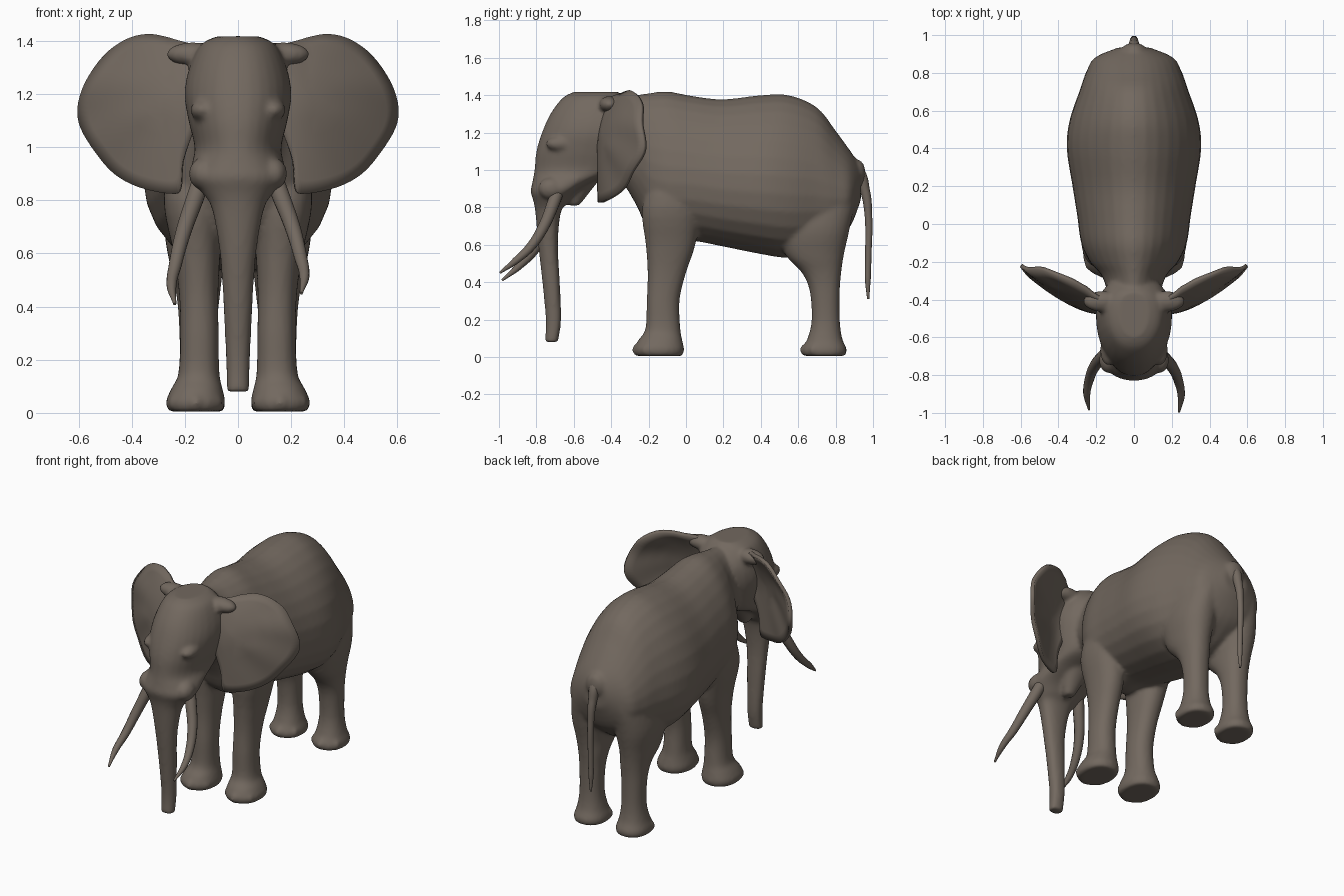
import bpy, bmesh, math
from mathutils import Vector

cube = bpy.data.objects.get("Cube")
if cube:
    bpy.data.objects.remove(cube, do_unlink=True)

hide = bpy.data.materials.new("grey_brown_hide")
hide.use_nodes = True
hide.diffuse_color = (0.17, 0.14, 0.115, 1)
hide.node_tree.nodes["Principled BSDF"].inputs["Base Color"].default_value = hide.diffuse_color


def add_object(name, data):
    obj = bpy.data.objects.new(name, data)
    bpy.context.collection.objects.link(obj)
    data.materials.append(hide)
    return obj


def mesh_object(name, bm):
    bmesh.ops.recalc_face_normals(bm, faces=bm.faces)
    mesh = bpy.data.meshes.new(name)
    bm.to_mesh(mesh)
    bm.free()
    for poly in mesh.polygons:
        poly.use_smooth = True
    return add_object(name, mesh)


def spline(rows, steps=4):
    """Smoothly interpolate rows of numbers."""
    rows = [Vector(r) for r in rows]
    out = []
    for i in range(len(rows) - 1):
        a, b = rows[max(i - 1, 0)], rows[i]
        c, d = rows[i + 1], rows[min(i + 2, len(rows) - 1)]
        for k in range(steps):
            t = k / steps
            out.append(0.5 * (2 * b + (c - a) * t + (2 * a - 5 * b + 4 * c - d) * t ** 2
                              + (3 * b - a - 3 * c + d) * t ** 3))
    return out + [rows[-1]]


def loft(bm, rows, axis, side=1, power=0.9, taper=0.0, sides=28):
    """Rows: position on axis, low edge, high edge, half width, centre x."""
    rings = []
    for t, lo, hi, half, cx in spline(rows):
        ring = []
        for k in range(sides):
            a = math.tau * k / sides
            c, s = math.cos(a), math.sin(a)
            c = math.copysign(abs(c) ** power, c) * (1 - taper * s)
            s = math.copysign(abs(s) ** power, s)
            x, h = side * (cx + half * c), (lo + hi) / 2 + (hi - lo) / 2 * s
            ring.append(bm.verts.new((x, h, t) if axis == "z" else (x, t, h)))
        rings.append(ring)
    for p, q in zip(rings, rings[1:]):
        for k in range(sides):
            n = (k + 1) % sides
            bm.faces.new((p[k], p[n], q[n], q[k]))
    bm.faces.new(rings[0])
    bm.faces.new(rings[-1])


def blob(bm, centre, size):
    made = bmesh.ops.create_icosphere(bm, subdivisions=3, radius=1)["verts"]
    bmesh.ops.scale(bm, vec=size, verts=made)
    bmesh.ops.translate(bm, vec=centre, verts=made)


bm = bmesh.new()

# Torso and neck
loft(bm, [(-.5, 1, 1.36, .12, 0), (-.36, .95, 1.39, .14, 0), (-.27, .82, 1.4, .17, 0),
          (-.2, .68, 1.41, .23, 0), (-.1, .62, 1.42, .275, 0), (.04, .62, 1.395, .295, 0),
          (.2, .59, 1.378, .32, 0), (.4, .55, 1.4, .35, 0), (.55, .53, 1.4, .335, 0),
          (.7, .56, 1.335, .285, 0), (.8, .62, 1.21, .25, 0), (.88, .7, 1.1, .205, 0),
          (.935, .84, 1.02, .08, 0)], "y", power=1, taper=.2)
blob(bm, (0, .92, .98), (.065, .04, .075))

# Head running down into the trunk
loft(bm, [(1.417, -.6, -.36, .08, 0), (1.385, -.66, -.33, .14, 0), (1.3, -.725, -.28, .182, 0),
          (1.2, -.77, -.28, .2, 0), (1.1, -.8, -.3, .185, 0), (1, -.81, -.34, .162, 0),
          (.94, -.82, -.48, .172, 0), (.885, -.83, -.58, .176, 0), (.83, -.815, -.63, .135, 0),
          (.77, -.805, -.67, .098, 0), (.6, -.79, -.685, .068, 0), (.4, -.768, -.675, .054, 0),
          (.2, -.75, -.668, .045, 0), (.08, -.755, -.685, .042, 0)], "z", taper=-.13)

# Lower jaw
loft(bm, [(1, -.68, -.42, .11, 0), (.9, -.65, -.5, .07, 0), (.81, -.63, -.57, .03, 0)], "z")

# Legs, toes, brows, tusk sockets and ear roots
front_leg = [(.005, -.265, -.02, .1, .16), (.04, -.278, -.01, .112, .16),
             (.09, -.255, -.02, .097, .155), (.15, -.217, -.03, .077, .147),
             (.3, -.21, -.035, .072, .145), (.45, -.205, 0, .074, .148),
             (.6, -.215, .05, .088, .155), (.8, -.235, .08, .11, .17), (1, -.17, .07, .085, .165)]
hind_leg = [(.005, .63, .85, .095, .15), (.04, .62, .86, .102, .15), (.1, .65, .835, .084, .15),
            (.2, .672, .822, .07, .15), (.35, .662, .822, .073, .15), (.45, .62, .83, .083, .15),
            (.55, .53, .845, .1, .155), (.7, .5, .878, .122, .153), (.9, .52, .91, .105, .13),
            (1.05, .56, .84, .06, .12)]
for side in (-1, 1):
    for rows in (front_leg, hind_leg):
        loft(bm, rows, "z", side)
        foot = rows[1]
        for angle in (-55, 0, 55):
            a = math.radians(angle)
            blob(bm, (side * foot[4] + .092 * math.sin(a), foot[1] + .125 - .112 * math.cos(a), .038),
                 (.026, .024, .03))
    blob(bm, (side * .135, -.67, 1.14), (.045, .08, .04))
    blob(bm, (side * .135, -.72, .9), (.05, .07, .06))
    blob(bm, (side * .17, -.41, 1.35), (.1, .055, .045))

body = mesh_object("body", bm)
remesh = body.modifiers.new("blend", "REMESH")
remesh.mode = "VOXEL"
remesh.voxel_size = 0.012
remesh.use_smooth_shade = True
smooth = body.modifiers.new("soften", "SMOOTH")
smooth.factor = 0.5
smooth.iterations = 5

# Ears: curved sheets swept back at the outer and upper edges
ear_edge = [(.1, 1.37), (.2, 1.392), (.27, 1.41), (.34, 1.42), (.42, 1.4), (.5, 1.34),
            (.57, 1.24), (.597, 1.15), (.585, 1.07), (.53, .98), (.46, .9), (.37, .85),
            (.25, .825), (.215, .845), (.205, .95), (.16, 1.08), (.12, 1.2), (.1, 1.37)]


def ear_depth(x, z):
    out = max(0, (x - .2) / .4)
    up = max(0, (z - 1.1) / .3)
    fold = .008 * math.sin(13 * math.atan2(z - 1.3, x - .1)) * out
    return -.465 + .24 * out ** 1.5 + .11 * up ** 2 * min(1, x / .25) + fold


for label, side in (("left_ear", 1), ("right_ear", -1)):
    bm = bmesh.new()
    outline = spline(ear_edge)[:-1]
    hub = Vector((.3, 1.15))
    rings = []
    for f in (1, .85, .68, .5, .32, .15):
        points = [hub + (p - hub) * f for p in outline]
        rings.append([bm.verts.new((side * p.x, ear_depth(p.x, p.y), p.y)) for p in points])
    for p, q in zip(rings, rings[1:]):
        for k in range(len(p)):
            n = (k + 1) % len(p)
            bm.faces.new((p[k], p[n], q[n], q[k]))
    bm.faces.new(rings[-1])
    ear = mesh_object(label, bm)
    shell = ear.modifiers.new("thickness", "SOLIDIFY")
    shell.thickness = 0.022
    shell.offset = 0


# Tusks and tail as tapered curves
def tapered_curve(name, points):
    curve = bpy.data.curves.new(name, "CURVE")
    curve.dimensions = "3D"
    curve.bevel_depth = 1
    curve.bevel_resolution = 4
    curve.use_fill_caps = True
    line = curve.splines.new("BEZIER")
    line.bezier_points.add(len(points) - 1)
    for bp, (x, y, z, r) in zip(line.bezier_points, points):
        bp.co = (x, y, z)
        bp.radius = r
        bp.handle_left_type = bp.handle_right_type = "AUTO"
    add_object(name, curve)


tusk = [(.13, -.68, .9, .034), (.16, -.71, .82, .034), (.205, -.76, .7, .03),
        (.235, -.83, .59, .025), (.25, -.91, .515, .019), (.238, -.995, .45, .006)]
for label, side, drop in (("left_tusk", 1, 0), ("right_tusk", -1, .04)):
    tapered_curve(label, [(side * x, y + drop * .3, z - drop * (.9 - z) / .45, r)
                          for x, y, z, r in tusk])

tapered_curve("tail", [(0, .84, 1.02, .02), (0, .915, .99, .036), (0, .957, .89, .026),
                       (0, .975, .76, .02), (0, .975, .55, .017), (0, .972, .42, .016),
                       (0, .974, .31, .006)])
